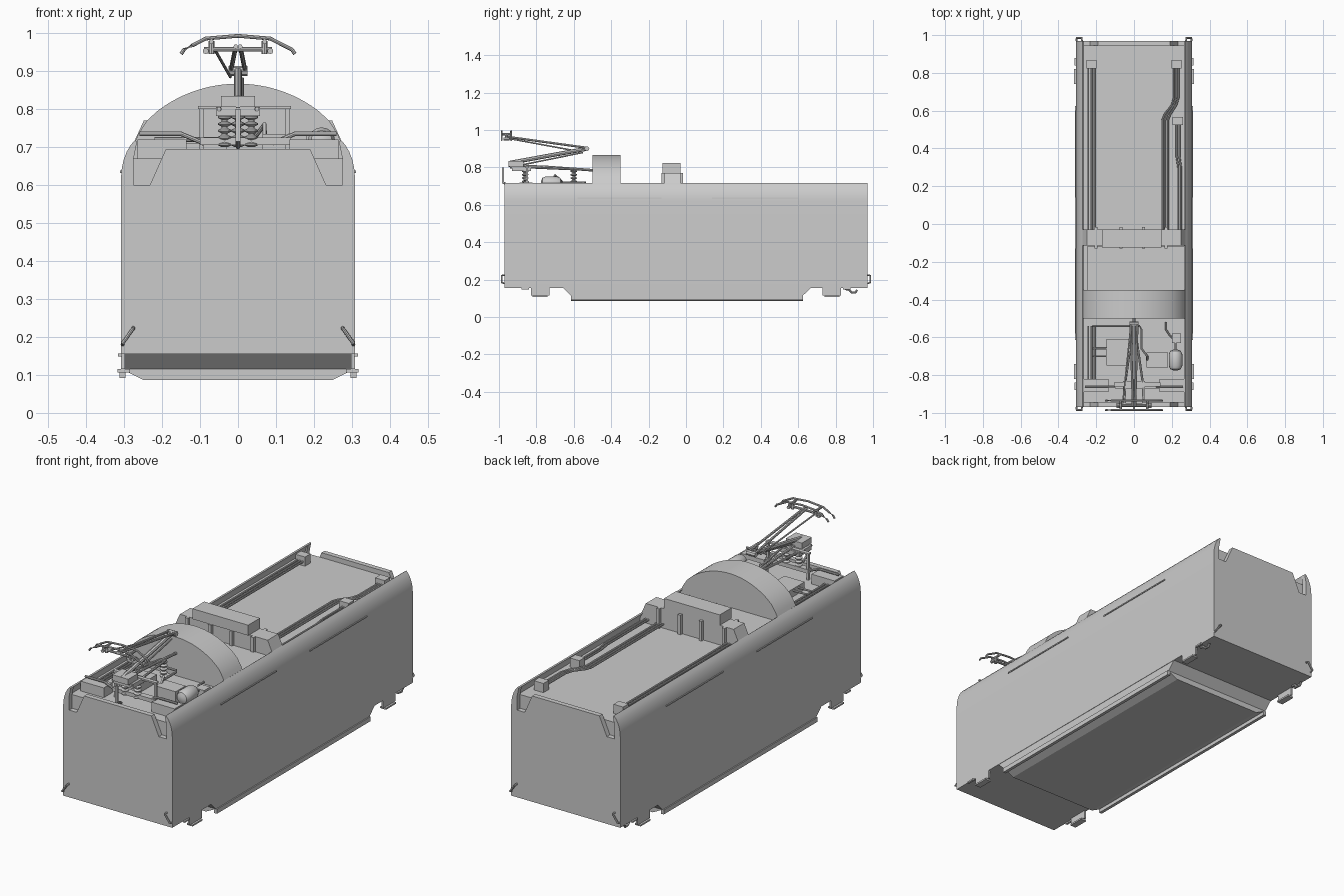
import bpy, bmesh
from math import sin, cos, pi
from mathutils import Vector


def mesh(name, verts, faces, smooth=False):
    bm = bmesh.new()
    vs = [bm.verts.new(v) for v in verts]
    for f in faces:
        bm.faces.new([vs[i] for i in f])
    bmesh.ops.recalc_face_normals(bm, faces=bm.faces)
    me = bpy.data.meshes.new(name)
    bm.to_mesh(me)
    bm.free()
    ob = bpy.data.objects.new(name, me)
    bpy.context.collection.objects.link(ob)
    bpy.context.view_layer.objects.active = ob
    bpy.ops.object.select_all(action='DESELECT')
    ob.select_set(True)
    if smooth:
        bpy.ops.object.shade_smooth_by_angle()
    return ob


def loft(name, rings, smooth=False):
    n = len(rings[0])
    faces = [list(range(n)), list(range((len(rings) - 1) * n, len(rings) * n))]
    for k in range(len(rings) - 1):
        for i in range(n):
            j = (i + 1) % n
            faces.append([k * n + i, k * n + j, k * n + n + j, k * n + n + i])
    return mesh(name, [v for r in rings for v in r], faces, smooth)


def prism(name, pts, y0, y1, smooth=False):
    return loft(name, [[(x, y, z) for x, z in pts] for y in (y0, y1)], smooth)


def sym(half):
    return half + [(-x, z) for x, z in reversed(half)]


def box(name, x0, x1, y0, y1, z0, z1):
    return prism(name, [(x0, z0), (x1, z0), (x1, z1), (x0, z1)], y0, y1)


def tube(name, pts, r, sides=8):
    pts = [Vector(p) for p in pts]
    rings = []
    for i, p in enumerate(pts):
        d = (pts[min(i + 1, len(pts) - 1)] - pts[max(i - 1, 0)]).normalized()
        u = d.cross(Vector((1, 0, 0) if abs(d.x) < 0.8 else (0, 0, 1))).normalized()
        v = d.cross(u)
        rings.append([p + r * (cos(2 * pi * k / sides) * u + sin(2 * pi * k / sides) * v) for k in range(sides)])
    return loft(name, rings, True)


def lathe(name, origin, prof, axis='z', n=16):
    rings = []
    for r, t in prof:
        ring = []
        for k in range(n):
            a, b = r * cos(2 * pi * k / n), r * sin(2 * pi * k / n)
            o = (a, b, t) if axis == 'z' else (a, t, b)
            ring.append([origin[i] + o[i] for i in range(3)])
        rings.append(ring)
    return loft(name, rings, True)


# body shell: side walls curve inward and stand above the sunken roof
wall = [(0.308, 0.155), (0.308, 0.62), (0.306, 0.645), (0.301, 0.667), (0.293, 0.688), (0.283, 0.705), (0.272, 0.718)]
prism("body_shell", sym(wall + [(0.266, 0.714), (0.278, 0.695), (0.284, 0.67)]), -0.945, 0.945, True)
# end walls with open notches in the upper corners
for y0, y1, n in ((-0.97, -0.945, "front"), (0.945, 0.97, "rear")):
    prism(n + "_end_wall", sym(wall + [(0.266, 0.714), (0.275, 0.67), (0.275, 0.60), (0.232, 0.60), (0.19, 0.695)]), y0, y1, True)

# underfloor pan with chamfered sides and sloping ends
def rect(x, y0, y1, z):
    return [(-x, y0, z), (x, y0, z), (x, y1, z), (-x, y1, z)]
loft("underfloor_pan", [rect(0.306, -0.66, 0.67, 0.158), rect(0.306, -0.615, 0.625, 0.115), rect(0.25, -0.615, 0.625, 0.087)])

for s in (-1, 1):
    side = "right" if s > 0 else "left"
    def sbox(name, a, b, *r):
        box(side + "_" + name, min(s * a, s * b), max(s * a, s * b), *r)
    sbox("sill", 0.296, 0.312, -0.615, 0.625, 0.092, 0.115)
    for y0, y1 in ((-0.83, -0.73), (0.73, 0.83)):
        sbox("step_plate", 0.298, 0.308, y0, y1, 0.115, 0.16)
        sbox("step_tread", 0.285, 0.318, y0 + .01, y1 - .01, 0.107, 0.115)
    # gutters over the sides
    for y0, y1 in ((-0.58, -0.13), (0.14, 0.60)):
        sbox("rain_gutter", 0.303, 0.311, y0, y1, 0.632, 0.638)
    # corner hand rails and side brackets
    for e in (-1, 1):
        tube(side + "_corner_handle", [(s * .304, e * .968, .18), (s * .304, e * .985, .184), (s * .276, e * .985, .222), (s * .276, e * .968, .224)], 0.005)
        sbox("side_bracket", 0.305, 0.316, e * .86 - .02, e * .86 + .02, 0.148, 0.156)
    # brake hoses behind the rear steps
    tube(side + "_brake_hose", [(s * .29, .85, .15), (s * .29, .87, .147), (s * .29, .885, .132), (s * .29, .905, .13), (s * .29, .915, .145)], 0.006)

# arched roof hood
arc = [(0.35 * sin(a), 0.517 + 0.35 * cos(a)) for a in [0.643 * (1 - k / 12) for k in range(12)]]
half = [(0.275, 0.67), (0.282, 0.69), (0.262, 0.735), (0.24, 0.77)] + arc
prism("arched_hood_band", sym(half)[:len(half)] + [(0, 0.867)] + sym(half)[len(half):], -0.50, -0.35, True)

# roof cross frame with box on top
box("roof_platform", -0.25, 0.265, -0.35, -0.12, 0.665, 0.695)
prism("cross_frame", sym([(0.282, 0.67), (0.28, 0.70), (0.248, 0.77)]), -0.115, -0.03)
box("cross_frame_box", -0.17, 0.145, -0.125, -0.03, 0.77, 0.823)
for x in (-0.2, -0.07, 0.05, 0.17):
    for y in (-0.12, -0.025):
        box("frame_rib", x - .008, x + .008, y - .01, y + .01, 0.67, 0.77)

# roof cables and junction boxes
for i in range(3):
    x = -0.242 + i * 0.016
    tube("left_roof_cable", [(x, -.03, .69), (x, .84, .69)], 0.005)
    tube("front_left_cable", [(x, -.83, .69), (x, -.54, .69)], 0.005)
    x = 0.15 + i * 0.015
    t = 0.212 + i * 0.012
    tube("right_roof_cable", [(x, -.03, .69), (x, .55, .69), (x + .012, .58, .69), (t - .012, .63, .69), (t, .67, .69), (t, .84, .69)], 0.005)
for x in (0.225, 0.24):
    tube("outer_roof_cable", [(x, .54, .69), (x, .36, .69), (x + .009, .30, .69), (x + .009, -.03, .69)], 0.005)
for x, y in ((-0.225, 0.845), (0.225, 0.845), (0.232, 0.545)):
    box("junction_box", x - .027, x + .027, y - .022, y + .022, 0.67, 0.717)

# front roof equipment
for s in (-1, 1):
    a, b = sorted((s * 0.135, s * 0.265))
    box("equipment_case", a, b, -0.89, -0.82, 0.67, 0.72)
    tube("support_brace", [(s * .26, -.86, .735), (s * .15, -.86, .735), (s * .09, -.86, .71)], 0.006)
box("converter_case", -0.145, -0.03, -0.75, -0.61, 0.67, 0.71)
box("switch_case", 0.065, 0.18, -0.76, -0.68, 0.67, 0.735)
box("small_case", 0.20, 0.25, -0.63, -0.58, 0.67, 0.71)
lathe("air_tank", (0.22, -0.72, 0.716), [(.012, -.055), (.028, -.048), (.036, -.03), (.036, .03), (.028, .048), (.012, .055)], 'y')
tube("air_pipe", [(.22, -.67, .716), (.22, -.62, .70), (.19, -.59, .69), (.17, -.56, .69), (.17, -.52, .69)], 0.005)
tube("bus_bar", [(-.22, -.54, .72), (.03, -.54, .72), (.04, -.56, .72), (.04, -.66, .72), (.07, -.70, .76), (.07, -.72, .73)], 0.006)
for y in (-.70, -.66):
    tube("cross_pipe", [(-.22, y, .70), (-.14, y, .70)], 0.005)
box("equipment_beam", -0.1, 0.14, -0.87, -0.84, 0.705, 0.725)

# ribbed insulators carrying the collector base
rib = []
for k in range(5):
    z = k * 0.018
    rib += [(.008, z), (.018, z + .005), (.018, z + .009), (.008, z + .014)]
for x, y in ((-0.035, -0.86), (0.035, -0.86), (0, -0.60)):
    lathe("insulator", (x, y, 0.70), rib, 'z', 12)
for x in (-0.095, 0.13):
    box("support_post", x - .006, x + .006, -0.856, -0.844, 0.67, 0.80)
box("front_post", -0.006, 0.006, -0.985, -0.973, 0.715, 0.80)
tube("front_post_foot", [(0, -.98, .72), (0, -.94, .70)], 0.006)
box("post_bar", -0.105, 0.14, -0.86, -0.84, 0.80, 0.808)

# current collector base, arms and rods
box("collector_base", -0.058, 0.058, -0.93, -0.83, 0.782, 0.805)
box("collector_pivot", -0.045, 0.045, -0.95, -0.87, 0.805, 0.835)
tube("base_rail", [(0, -.95, .81), (0, -.75, .803), (0, -.50, .785)], 0.007)
for s in (-1, 1):
    tube("base_side_rail", [(s * .05, -.94, .80), (s * .045, -.83, .80), (s * .012, -.6, .79)], 0.006)
tube("lower_arm", [(0, -.94, .825), (0, -.53, .90)], 0.011)
tube("arm_joint", [(-.025, -.53, .90), (.025, -.53, .90)], 0.013)
for s in (-1, 1):
    tube("upper_arm_rail", [(s * .018, -.53, .905), (s * .006, -.965, .965)], 0.006)
tube("lower_guide_rod", [(.012, -.87, .815), (.012, -.55, .88)], 0.004)
tube("upper_guide_rod", [(-.02, -.57, .885), (-.06, -.95, .955)], 0.004)

# collector head with two bent contact strips
head = [(-.15, .945), (-.142, .957), (-.12, .968), (-.085, .986), (0, .993)]
head += [(-x, z) for x, z in reversed(head[:-1])]
for y in (-0.985, -0.935):
    tube("contact_strip", [(x, y, z) for x, z in head], 0.005)
tube("head_cross_bar", [(-.09, -.96, .958), (.09, -.96, .958)], 0.006)
for s in (-1, 1):
    tube("head_link", [(s * .07, -.99, .978), (s * .07, -.93, .978)], 0.006)
    tube("head_spring", [(s * .07, -.96, .945), (s * .07, -.96, .98)], 0.008)
    tube("head_stub", [(s * .085, -.975, .953), (s * .085, -.945, .953)], 0.008)
